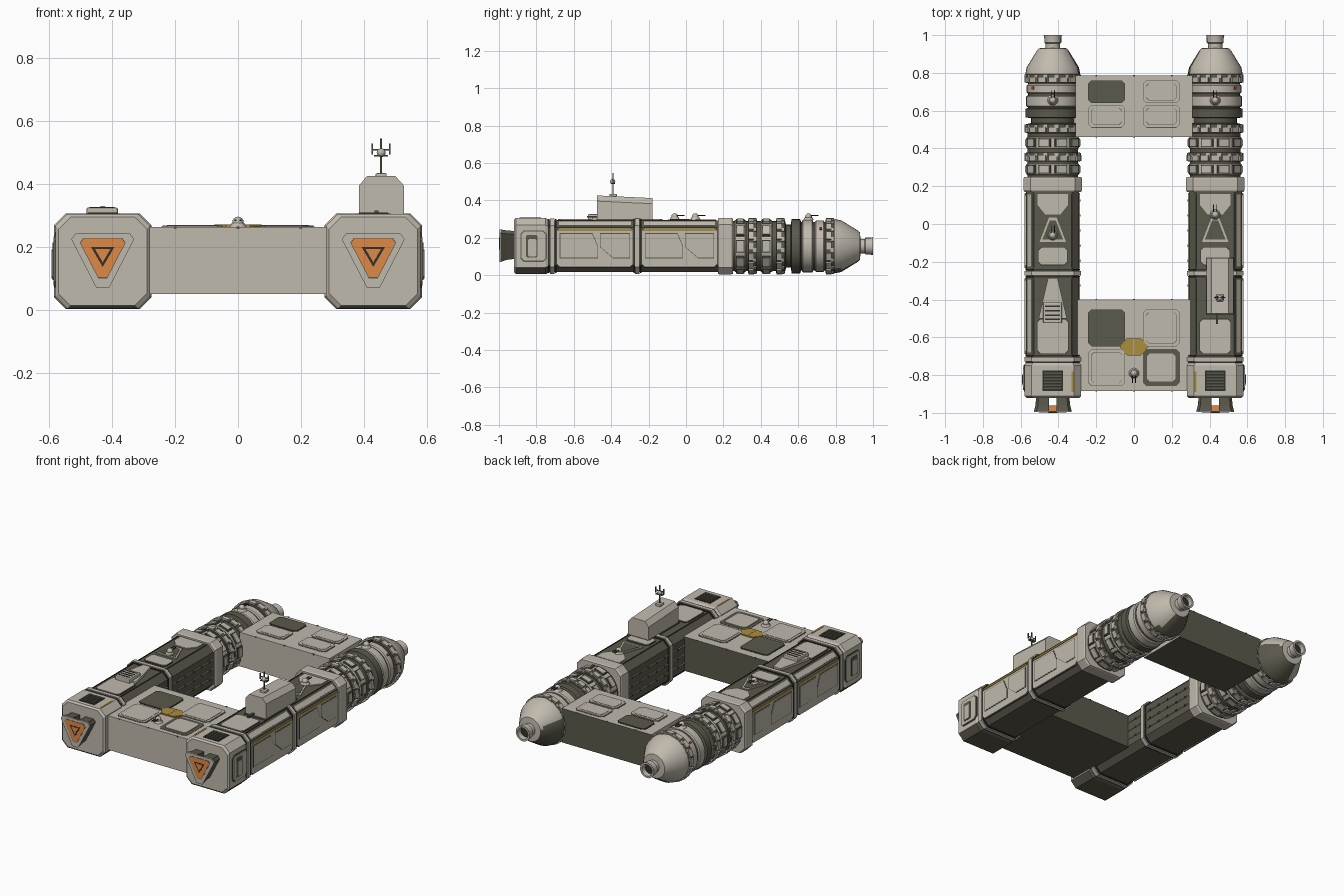
import bpy, bmesh, math
from mathutils import Vector, Matrix

cube = bpy.data.objects.get("Cube")
if cube:
    bpy.data.objects.remove(cube)


def material(name, rgb):
    m = bpy.data.materials.new(name)
    m.use_nodes = True
    m.diffuse_color = (*rgb, 1)
    m.node_tree.nodes["Principled BSDF"].inputs["Base Color"].default_value = (*rgb, 1)
    return m


LIGHT = material("light_grey", (0.53, 0.49, 0.42))
DARK = material("dark_olive", (0.105, 0.10, 0.07))
BLACK = material("charcoal", (0.03, 0.03, 0.025))
ORANGE = material("orange", (0.74, 0.25, 0.06))
GOLD = material("gold", (0.42, 0.27, 0.045))
RED = material("red", (0.6, 0.05, 0.02))


def finish(bm, name, mat, bevel=0, smooth=False):
    bmesh.ops.recalc_face_normals(bm, faces=bm.faces[:])
    me = bpy.data.meshes.new(name)
    bm.to_mesh(me)
    bm.free()
    me.materials.append(mat)
    ob = bpy.data.objects.new(name, me)
    bpy.context.collection.objects.link(ob)
    if bevel:
        mod = ob.modifiers.new("Bevel", "BEVEL")
        mod.width = bevel
        mod.segments = 2
    if smooth:
        bpy.ops.object.select_all(action="DESELECT")
        bpy.context.view_layer.objects.active = ob
        ob.select_set(True)
        bpy.ops.object.shade_smooth_by_angle(angle=math.radians(35))
    return ob


def paint(ob, mat, direction, limit):
    """Recolour faces that look along a direction."""
    ob.data.materials.append(mat)
    for f in ob.data.polygons:
        if f.normal.dot(Vector(direction)) > limit:
            f.material_index = 1


def boxes(name, mat, items, bevel=0):
    """One object from (centre, size, rotation about y) entries."""
    bm = bmesh.new()
    for c, size, rot in items:
        mat4 = Matrix.Translation(c) @ Matrix.Rotation(rot, 4, "Y") @ Matrix.Diagonal((*size, 1))
        bmesh.ops.create_cube(bm, size=1, matrix=mat4)
    return finish(bm, name, mat, bevel)


def loft(name, mat, rings, smooth=False):
    """Skin equal rings of points and cap both ends."""
    bm = bmesh.new()
    rows = [[bm.verts.new(p) for p in ring] for ring in rings]
    for a, b in zip(rows, rows[1:]):
        for i in range(len(a)):
            j = (i + 1) % len(a)
            bm.faces.new((a[i], a[j], b[j], b[i]))
    bm.faces.new(rows[0])
    bm.faces.new(rows[-1])
    return finish(bm, name, mat, smooth=smooth)


def rect(u, v, w, h, c=0.015):
    """Rectangle with clipped corners."""
    a, b = w / 2, h / 2
    return [(u + x, v + y) for x, y in ((c - a, -b), (a - c, -b), (a, c - b), (a, b - c),
                                        (a - c, b), (c - a, b), (-a, b - c), (-a, c - b))]


def top(z):
    return lambda u, v, d: (u, v, z + d)


def side(s, x):
    return lambda u, v, d: (s * (x + d), u, v)


def front(y):
    return lambda u, v, d: (u, y - d, v)


def plate(name, mat, pts, plane, d0=-0.003, d1=0.006):
    return loft(name, mat, [[plane(u, v, d) for u, v in pts] for d in (d0, d1)])


def panel(name, mat, u, v, w, h, plane, rim=DARK, gap=0.008):
    """Raised panel on a thin contrasting rim."""
    plate(name + "_rim", rim, rect(u, v, w + gap, h + gap, 0.018), plane, d1=0.003)
    plate(name, mat, rect(u, v, w, h), plane, d1=0.007)


CZ = 0.155


def hull(name, mat, cx, stations, cham=0.037):
    """Octagonal hull section from (y, width, height) stations."""
    return loft(name, mat, [[(u, y, v) for u, v in rect(cx, CZ, w, h, cham)] for y, w, h in stations])


def turned(name, mat, cx, stations, n=32):
    """Round section along y from (y, radius) stations."""
    ang = [2 * math.pi * i / n for i in range(n)]
    return loft(name, mat, [[(cx + r * math.cos(t), y, CZ + r * math.sin(t)) for t in ang]
                            for y, r in stations], smooth=True)


def radial(name, mat, cx, y, r, size, n, phase=0):
    """Blocks spaced around the engine axis; size is tangent, y, radial."""
    bm = bmesh.new()
    for i in range(n):
        t = 2 * math.pi * (i + phase) / n
        m = Matrix.Translation((cx, y, CZ)) @ Matrix.Rotation(t, 4, "Y") @ Matrix.Translation((0, 0, r))
        bmesh.ops.create_cube(bm, size=1, matrix=m @ Matrix.Diagonal((*size, 1)))
    return finish(bm, name, mat)


def turret(name, x, y, z, d):
    bm = bmesh.new()
    bmesh.ops.create_cone(bm, cap_ends=True, segments=16, radius1=0.028, radius2=0.02, depth=0.014,
                          matrix=Matrix.Translation((x, y, z + 0.006)))
    bmesh.ops.create_uvsphere(bm, u_segments=12, v_segments=8, radius=0.018,
                              matrix=Matrix.Translation((x, y, z + 0.016)))
    finish(bm, name, LIGHT, smooth=True)
    boxes(name + "_barrels", BLACK, [((x + k * 0.008, y + d * 0.033, z + 0.022), (0.005, 0.04, 0.005), 0)
                                     for k in (-1, 1)])


# Cross bridges: light roof and front, dark rear and underside
for name, y0, y1 in (("front_bridge", -0.885, -0.40), ("rear_bridge", 0.46, 0.785)):
    bridge = boxes(name, LIGHT, [((0, (y0 + y1) / 2, 0.157), (0.62, y1 - y0, 0.213), 0)])
    paint(bridge, DARK, (0, 1, -1), 0.5)
    boxes(name + "_edge_studs", DARK, [((x * 0.1, y, 0.262), (0.008, 0.006, 0.008), 0)
                                       for x in (-2, 0, 2) for y in (y0, y1)])
roof = top(0.262)
for y, h, mats in ((-0.55, 0.19, (DARK, LIGHT)), (-0.76, 0.19, (LIGHT, LIGHT)),
                   (0.70, 0.115, (DARK, LIGHT)), (0.57, 0.115, (LIGHT, LIGHT))):
    for x, mat in zip((-0.145, 0.145), mats):
        bold = y == -0.76 and x > 0
        panel("bridge_panel", mat, x, y, 0.15 if bold else 0.19, 0.15 if bold else h, roof,
              DARK if mat == LIGHT else BLACK, 0.045 if bold else 0.006)
        if mat == LIGHT and not bold:
            plate("bridge_panel_line", DARK, rect(x, y, 0.165, h - 0.025), roof, d1=0.0075)
            plate("bridge_panel_centre", LIGHT, rect(x, y, 0.161, h - 0.029), roof, d1=0.0085)
hexagon = [(0.075 * math.cos(i * math.pi / 3), -0.65 + 0.052 * math.sin(i * math.pi / 3)) for i in range(6)]
plate("bridge_emblem_plate", GOLD, hexagon, roof, d1=0.0095)
boxes("bridge_emblem_seam", LIGHT, [((0, -0.65, 0.269), (0.004, 0.09, 0.007), 0)])
turret("bridge_turret", 0, -0.79, 0.263, -1)

TRI = [(-0.085, 0.06), (0.085, 0.06), (0.10, 0.04), (0.02, -0.115), (-0.02, -0.115), (-0.10, 0.04)]
ARROW = [(-0.037, 0.017), (0.037, 0.017), (0, -0.046)]

for s, label in ((1, "left"), (-1, "right")):
    cx = 0.43 * s

    def n(part):
        return label + "_" + part

    # Hull sections
    head = hull(n("head"), LIGHT, cx, [(-0.92, 0.28, 0.28), (-0.91, 0.30, 0.30), (-0.75, 0.30, 0.30), (-0.735, 0.285, 0.285)])
    paint(head, DARK, (0, 0, -1), 0.5)
    hull(n("body"), DARK, cx, [(-0.74, 0.28, 0.275), (0.18, 0.28, 0.275)])
    for y in (-0.715, -0.26):
        hull(n("band"), LIGHT, cx, [(y - 0.012, 0.297, 0.297), (y + 0.012, 0.297, 0.297)])
        for k in (-1, 1):
            hull(n("band_seam"), BLACK, cx, [(y + k * 0.018 - 0.004, 0.288, 0.288), (y + k * 0.018 + 0.004, 0.288, 0.288)])
    hull(n("collar"), LIGHT, cx, [(0.17, 0.30, 0.295), (0.18, 0.31, 0.303), (0.24, 0.31, 0.303), (0.25, 0.30, 0.295)])

    # Triangular nose emitter
    for k in (-1, 1):
        wing = [(0.02, 0.06), (0.085, 0.06), (0.10, 0.04), (0.02, -0.115)]
        loft(n("emitter_wing"), DARK, [[(cx + k * (0.02 + (u - 0.02) * f), y, 0.185 + v * f) for u, v in wing]
                                       for y, f in ((-0.915, 0.85), (-0.96, 0.9), (-0.992, 1))])
    for part, mat, f, d0, d1 in (("emitter_face", LIGHT, 1, 0.07, 0.076), ("emitter_seam", DARK, 0.73, 0.07, 0.077),
                                 ("emitter_core", ORANGE, 0.70, 0.04, 0.078)):
        plate(n(part), mat, [(cx + u * f, 0.185 + v * f) for u, v in TRI], front(-0.92), d0, d1)
    for part, mat, f, d1 in (("emitter_arrow", BLACK, 1, 0.079), ("emitter_centre", ORANGE, 0.68, 0.08)):
        plate(n(part), mat, [(cx + u * f, 0.183 + v * f) for u, v in ARROW], front(-0.92), 0.07, d1)

    # Head vent, cheek panel and inner gold marker
    plate(n("vent_frame"), BLACK, rect(cx, -0.83, 0.11, 0.11, 0.003), top(0.305), d1=0.002)
    boxes(n("vent_slats"), DARK, [((cx, -0.87 + i * 0.016, 0.307), (0.092, 0.008, 0.005), 0) for i in range(6)])
    panel(n("cheek"), LIGHT, -0.815, CZ, 0.13, 0.155, side(s, 0.58), DARK, 0.012)
    plate(n("cheek_slot"), DARK, rect(-0.825, CZ, 0.06, 0.12, 0.006), side(s, 0.58), d1=0.009)
    plate(n("cheek_insert"), LIGHT, rect(-0.822, CZ - 0.008, 0.044, 0.092, 0.006), side(s, 0.58), d1=0.012)
    plate(n("gold_marker"), GOLD, rect(0.324 * s, -0.835, 0.012, 0.11, 0.002), top(0.303), d1=0.004)

    # Outer flank armour with gold stripe
    flank = side(s, 0.57)
    for y0, y1 in ((-0.69, -0.285), (-0.235, 0.165)):
        mid, w = (y0 + y1) / 2, y1 - y0
        panel(n("flank_armour"), LIGHT, mid, 0.148, w, 0.205, flank)
        shapes = ([(y0 + 0.015, 0.09), (y0 + 0.22, 0.09), (y0 + 0.22, 0.155), (y0 + 0.19, 0.225), (y0 + 0.015, 0.225)],
                  [(y0 + 0.23, 0.15), (y0 + 0.30, 0.09), (y1 - 0.015, 0.09), (y1 - 0.015, 0.225), (y0 + 0.23, 0.225)])
        for pts in shapes:
            um, vm = (sum(p[i] for p in pts) / len(pts) for i in (0, 1))
            plate(n("flank_seam"), DARK, pts, flank, d1=0.0085)
            plate(n("flank_inset"), LIGHT, [(um + (u - um) * 0.96, vm + (v - vm) * 0.94) for u, v in pts], flank, d1=0.01)
        plate(n("gold_stripe"), GOLD, rect(mid, 0.242, w - 0.005, 0.011, 0.002), flank, d1=0.011)
        boxes(n("shoulder_trim"), LIGHT, [((0.551 * s, mid, 0.273), (0.03, w - 0.02, 0.006), s * math.pi / 4)])
        # Inner flank pipes and clips
        boxes(n("inner_pipes"), LIGHT, [((0.288 * s, mid, z), (0.006, w, 0.005), 0) for z in (0.10, 0.155, 0.21)])
        boxes(n("inner_clips"), DARK, [((0.287 * s, y0 + w * (i + 0.5) / 5, z), (0.010, 0.012, 0.009), 0)
                                       for i in range(5) for z in (0.10, 0.155, 0.21)])

    # Deck panels
    deck = top(0.2925)
    panel(n("front_deck_panel"), LIGHT, cx, -0.595, 0.16, 0.18, deck, BLACK)
    panel(n("middle_deck_panel"), LIGHT, cx, -0.17, 0.15, 0.09, deck, BLACK)
    plate(n("rear_deck_panel"), LIGHT, [(cx - 0.08, 0.16), (cx + 0.08, 0.16), (cx + 0.08, 0.10),
                                        (cx + 0.04, 0.05), (cx - 0.04, 0.05), (cx - 0.08, 0.10)], deck)
    for f, mat, d in ((1, LIGHT, 0.006), (0.78, DARK, 0.008)):
        plate(n("deck_ramp"), mat, [(cx + u * f, -0.035 + v * f) for u, v in
                                    ((-0.07, -0.06), (0.07, -0.06), (0.02, 0.07), (-0.02, 0.07))], deck, d1=d)
    boxes(n("deck_rails"), BLACK, [((cx + k * 0.098, y, 0.293), (0.005, w, 0.006), 0)
                                   for k in (-1, 1) for y, w in ((-0.49, 0.40), (-0.035, 0.39))])
    turret(n("deck_turret"), cx, 0.05 if s > 0 else -0.06, 0.297, 1)
    turret(n("engine_turret"), cx, 0.655, 0.296, 1)

    # Engine barrel, rings, cone and nozzle
    turned(n("engine_core"), DARK, cx, [(0.24, 0.134), (0.53, 0.134), (0.535, 0.115), (0.56, 0.115), (0.565, 0.145),
                                        (0.61, 0.145), (0.615, 0.13), (0.80, 0.13)])
    for y, w, r in ((0.355, 0.03, 0.14), (0.495, 0.03, 0.14), (0.29, 0.065, 0.139), (0.43, 0.065, 0.139),
                    (0.65, 0.06, 0.141), (0.715, 0.05, 0.138)):
        turned(n("engine_ring"), LIGHT, cx, [(y - w / 2, r - 0.006), (y - w / 2 + 0.006, r),
                                             (y + w / 2 - 0.006, r), (y + w / 2, r - 0.006)])
    for y in (0.355, 0.505, 0.77):
        turned(n("gear_ring"), DARK, cx, [(y - 0.024, 0.143), (y + 0.024, 0.143)])
        radial(n("gear_teeth"), LIGHT, cx, y - 0.006, 0.144, (0.043, 0.03, 0.014), 16)
        radial(n("gear_links"), LIGHT, cx, y + 0.012, 0.1435, (0.022, 0.02, 0.012), 16, 0.35)
    for y in (0.29, 0.43):
        radial(n("engine_pad_rims"), DARK, cx, y, 0.138, (0.066, 0.046, 0.01), 10, 0.5)
        radial(n("engine_pads"), LIGHT, cx, y, 0.14, (0.055, 0.035, 0.014), 10, 0.5)
    boxes(n("status_light"), RED, [((cx + s * 0.103, 0.72, 0.248), (0.012, 0.014, 0.012), s * math.pi / 4)])
    cone = turned(n("engine_cone"), LIGHT, cx, [(0.785, 0.138), (0.795, 0.145), (0.83, 0.138), (0.915, 0.086),
                                                (0.93, 0.074), (0.932, 0.05)])
    paint(cone, DARK, (-0.65 * s, 0, -0.76), 0.32)
    turned(n("nozzle"), LIGHT, cx, [(0.925, 0.038), (0.955, 0.038), (0.96, 0.045), (0.985, 0.045),
                                    (1.0, 0.048), (1.0, 0.036), (0.96, 0.03)], 20)
    turned(n("nozzle_throat"), BLACK, cx, [(0.96, 0.03), (0.975, 0.03)], 20)

# Command tower on the left hull
loft("command_tower", LIGHT, [[(x, y, z) for x, z in ((0.385, 0.28), (0.527, 0.28), (0.527, zt - 0.03),
                                                      (0.50, zt), (0.41, zt), (0.385, zt - 0.03))]
                              for y, zt in ((-0.475, 0.426), (-0.18, 0.412))])
boxes("tower_base_trim", DARK, [((0.456, -0.328, 0.296), (0.148, 0.302, 0.01), 0)])
boxes("tower_forward_boom", DARK, [((0.44, -0.50, 0.312), (0.012, 0.06, 0.01), 0)])

# Antenna
boxes("antenna_foot", LIGHT, [((0.455, -0.39, 0.427), (0.035, 0.04, 0.016), 0)], 0.004)
boxes("antenna_mast", DARK, [((0.455, -0.39, 0.485), (0.006, 0.006, 0.12), 0),
                             ((0.455, -0.39, 0.51), (0.06, 0.005, 0.005), 0),
                             ((0.455, -0.39, 0.49), (0.045, 0.02, 0.005), 0)]
      + [((0.455 + k * 0.028, -0.39, 0.512), (0.005, 0.005, 0.035), 0) for k in (-1, 1)])
bm = bmesh.new()
bmesh.ops.create_uvsphere(bm, u_segments=12, v_segments=8, radius=0.014,
                          matrix=Matrix.Translation((0.455, -0.392, 0.50)))
finish(bm, "antenna_dish", LIGHT, smooth=True)

# Intake box and wedge on the right deck
plate("intake_wedge", LIGHT, [(-0.505, -0.50), (-0.355, -0.50), (-0.405, -0.285), (-0.455, -0.285)], top(0.2925), d1=0.015)
boxes("intake_box", LIGHT, [((-0.432, -0.47, 0.308), (0.10, 0.11, 0.036), 0)], 0.006)
boxes("intake_slats", BLACK, [((-0.432, -0.505 + i * 0.023, 0.326), (0.08, 0.008, 0.004), 0) for i in range(4)])
